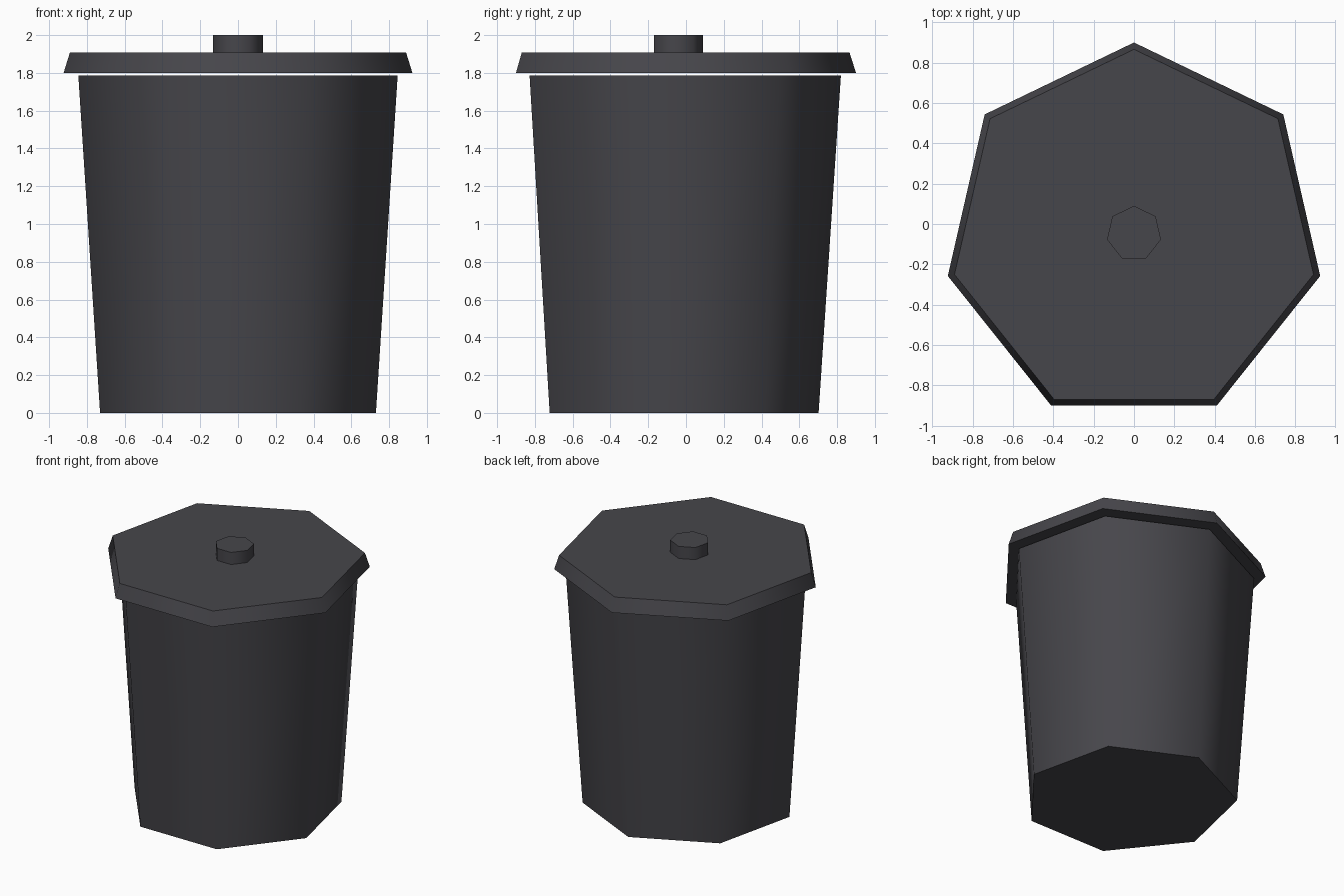
import bpy
import math

if "Cube" in bpy.data.objects:
    bpy.data.objects.remove(bpy.data.objects["Cube"])

SIDES = 7
CENTRE_Y = -0.047  # heptagon centre, so that its bounds are centred on y = 0

mat = bpy.data.materials.new("dark grey")
mat.diffuse_color = (0.062, 0.061, 0.070, 1)
mat.use_nodes = True
mat.node_tree.nodes["Principled BSDF"].inputs["Base Color"].default_value = mat.diffuse_color


def frustum(name, r_bottom, r_top, z0, z1):
    """Capped seven-sided frustum with one corner pointing to +y."""
    verts = []
    for r, z in ((r_bottom, z0), (r_top, z1)):
        for i in range(SIDES):
            a = math.pi / 2 + 2 * math.pi * i / SIDES
            verts.append((r * math.cos(a), CENTRE_Y + r * math.sin(a), z))
    faces = [(i, (i + 1) % SIDES, (i + 1) % SIDES + SIDES, i + SIDES)
             for i in range(SIDES)]
    faces.append(tuple(reversed(range(SIDES))))
    faces.append(tuple(range(SIDES, 2 * SIDES)))
    mesh = bpy.data.meshes.new(name)
    mesh.from_pydata(verts, [], faces)
    mesh.materials.append(mat)
    obj = bpy.data.objects.new(name, mesh)
    bpy.context.collection.objects.link(obj)
    # smooth walls, sharp rims
    bpy.ops.object.select_all(action='DESELECT')
    obj.select_set(True)
    bpy.context.view_layer.objects.active = obj
    bpy.ops.object.shade_smooth_by_angle(angle=math.radians(60))
    return obj


# Tapered bin body, with a small gap below the lid
frustum("bin_body", 0.749, 0.867, 0.0, 1.785)
# Overhanging lid with sloped rim
frustum("lid", 0.947, 0.913, 1.80, 1.907)
# Knob on the lid
frustum("lid_knob", 0.137, 0.137, 1.907, 2.0)
